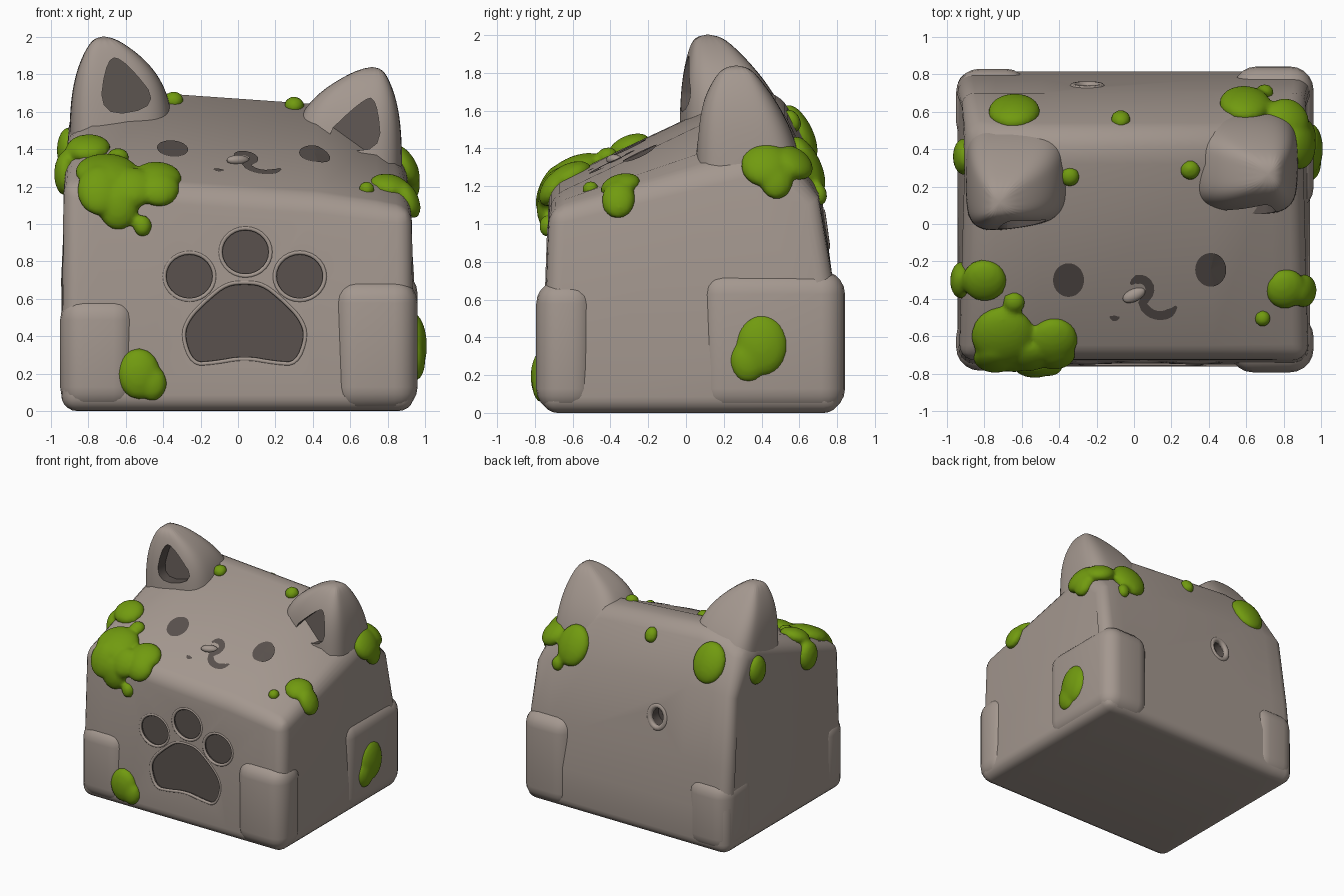
import bpy, bmesh, math
from mathutils import Matrix, Vector

if "Cube" in bpy.data.objects:
    bpy.data.objects.remove(bpy.data.objects["Cube"])


def material(name, col):
    m = bpy.data.materials.new(name)
    m.diffuse_color = (*col, 1)
    m.use_nodes = True
    m.node_tree.nodes["Principled BSDF"].inputs["Base Color"].default_value = m.diffuse_color
    return m


STONE = material("warm_grey_stone", (0.37, 0.312, 0.275))
DARK = material("dark_carving", (0.098, 0.081, 0.073))
MOSS = material("moss_green", (0.165, 0.325, 0.005))


def make(name, bm, mats):
    bmesh.ops.recalc_face_normals(bm, faces=bm.faces[:])
    me = bpy.data.meshes.new(name)
    bm.to_mesh(me)
    bm.free()
    ob = bpy.data.objects.new(name, me)
    bpy.context.collection.objects.link(ob)
    for m in mats:
        me.materials.append(m)
    return ob


def finish(ob, angle=40):
    bpy.ops.object.select_all(action='DESELECT')
    ob.select_set(True)
    bpy.context.view_layer.objects.active = ob
    for m in list(ob.modifiers):
        bpy.ops.object.modifier_apply(modifier=m.name)
    bpy.ops.object.shade_smooth_by_angle(angle=math.radians(angle))


def bevel(ob, width):
    b = ob.modifiers.new("bevel", 'BEVEL')
    b.width, b.segments, b.limit_method = width, 5, 'ANGLE'
    b.angle_limit = math.radians(35)


def carve(ob, cutters):
    for c in cutters:
        b = ob.modifiers.new("carve", 'BOOLEAN')
        b.operation, b.solver, b.object = 'DIFFERENCE', 'EXACT', c
    finish(ob)
    for c in cutters:
        bpy.data.objects.remove(c)


def loft(rings):
    bm = bmesh.new()
    rows = [[bm.verts.new(p) for p in r] for r in rings]
    n = len(rows[0])
    for a, b in zip(rows, rows[1:]):
        for i in range(n):
            bm.faces.new((a[i], a[(i + 1) % n], b[(i + 1) % n], b[i]))
    bm.faces.new(rows[0])
    bm.faces.new(rows[-1])
    return bm


def soften(pts, times=2):
    for _ in range(times):
        pts = [tuple(a * k + b * (1 - k) for a, b in zip(p, q))
               for p, q in zip(pts, pts[1:] + pts[:1]) for k in (.75, .25)]
    return pts


def ellipse(cx, cy, rx, ry, n=28):
    return [(cx + rx * math.cos(t * math.tau / n), cy + ry * math.sin(t * math.tau / n)) for t in range(n)]


def cutter(pts, start, floor):
    """Prism along y whose faces carry the dark slot."""
    bm = loft([[(x, start, z) for x, z in pts], [(x, floor(x, z), z) for x, z in pts]])
    for f in bm.faces:
        f.material_index = 1
    ob = make("cutter", bm, [STONE, DARK])
    ob.hide_render = True
    return ob


def front_y(z):
    return -.765 + .0342 * z


def on_roof(x, y, lift=.006):
    up = (y + .725) / 1.045
    return (x, y, 1.17 + .5 * up - .07 * x - .5 * max(0, x - .42) * (.1 + .9 * up) + lift)


# Body: side profile (y, z, share of the drop towards the sides) lofted across x
PROFILE = [(-.765, 0, 0), (-.725, 1.17, .1), (.32, 1.67, 1), (.5, 1.66, 1),
           (.7, 1.25, .2), (.775, .72, 0), (.815, .35, 0), (.815, 0, 0)]
rings = []
for x, drop in [(-.945, .14), (-.74, .04), (-.5, 0), (.42, 0), (.74, .16), (.942, .27)]:
    ring = []
    for y, z, w in PROFILE:
        k = 1 if abs(x) < .9 else .95 if z > 1.4 else .99 if z > 1 else 1
        ring.append((x * k, y, z - drop * w - (.07 * x if z > 1 else 0)))
    rings.append(ring)
body = make("stone_body", loft(rings), [STONE, DARK])
bevel(body, .085)

# Paw print and tail socket carved into the body
HALF = [(.1, .68), (.2, .6), (.3, .5), (.335, .4), (.28, .25), (.17, .255)]
PAD = soften([(.035 + x, z) for x, z in HALF] + [(.035, .285)] +
             [(.035 - x, z) for x, z in HALF[::-1]] + [(.035, .69)])
PRINT = [PAD] + [ellipse(x, z, .135, .128) for x, z in [(-.26, .72), (.04, .85), (.33, .72)]]
cuts = [cutter(p, -.95, lambda x, z: front_y(z) + .035) for p in PRINT]
cuts.append(cutter(ellipse(-.25, .97, .06, .075, 14), .95, lambda x, z: .64))
carve(body, cuts)


# Raised rims around the carvings
def rim(name, pts, yfun, r):
    cu = bpy.data.curves.new(name, 'CURVE')
    cu.dimensions, cu.bevel_depth, cu.bevel_resolution = '3D', r, 2
    s = cu.splines.new('POLY')
    s.points.add(len(pts) - 1)
    s.use_cyclic_u = True
    for q, (x, z) in zip(s.points, pts):
        q.co = (x, yfun(z), z, 1)
    ob = bpy.data.objects.new(name, cu)
    bpy.context.collection.objects.link(ob)
    cu.materials.append(STONE)


for p in PRINT:
    rim("paw_print_rim", p, lambda z: front_y(z) + .008, .012)
rim("tail_socket_rim", ellipse(-.25, .97, .075, .09, 20), lambda z: .728 - (z - .97) * .14, .024)

# Feet: rounded blocks wrapping each lower corner (inner x, outer x, inner y, outer y, height)
for name, xi, xo, yi, yo, h in [("front_right_foot", .51, .96, -.48, -.793, .7),
                                ("front_left_foot", -.54, -.951, -.48, -.784, .61),
                                ("back_right_foot", .53, .96, .07, .842, .75),
                                ("back_left_foot", -.56, -.951, .42, .83, .59)]:
    bm = bmesh.new()
    bmesh.ops.create_cube(bm, size=1)
    for v in bm.verts:
        v.co = ((xi + xo) / 2 + v.co.x * abs(xo - xi), (yi + yo) / 2 + v.co.y * abs(yo - yi),
                .003 + (v.co.z + .5) * h)
    foot = make(name, bm, [STONE])
    bevel(foot, .125)
    finish(foot)


# Ears: rounded sections closing towards a blunt tip, hollowed at the front
def ear(name, xs, ys, base, tip, shear, inner, floor_y, lean):
    xc = sum(xs) / 2
    rings = []
    for i in range(9):
        t = i / 8
        x0, x1 = (x + (tip[0] + d - x) * t ** 4.5 for x, d in zip(xs, (-.05, .05)))
        y0, y1 = (y + (tip[1] + d - y) * t ** p for y, p, d in zip(ys, (4.5, 2.3), (-.06, .06)))
        ring = []
        for j in range(24):
            c, s = math.cos(j * math.tau / 24), math.sin(j * math.tau / 24)
            x = (x0 + x1) / 2 + (x1 - x0) / 2 * math.copysign(abs(c) ** .55, c)
            y = (y0 + y1) / 2 + (y1 - y0) / 2 * math.copysign(abs(s) ** .55, s)
            ring.append((x, y + (shear * (x - xc) if s < 0 else 0), base + (tip[2] - base) * t))
        rings.append(ring)
    ob = make(name, loft(rings), [STONE, DARK])
    ob.modifiers.new("smooth", 'SUBSURF').levels = 2
    z0 = inner[0][1]
    carve(ob, [cutter(soften(inner), -.5, lambda x, z: floor_y + shear * (x - xc) + lean * (z - z0))])


ear("left_ear", (-.905, -.34), (-.025, .6), 1.2, (-.72, .12, 2.006), .14,
    [(-.745, 1.57), (-.70, 1.9), (-.60, 1.87), (-.41, 1.63)], .06, .22)
ear("right_ear", (.275, .88), (.055, .63), 1.1, (.72, .27, 1.842), -.06,
    [(.77, 1.37), (.74, 1.68), (.66, 1.66), (.42, 1.43)], .11, .35)


# Face: eyes, mouth and nose lying on the sloping top
for name, x, y in [("left_eye", -.35, -.3), ("right_eye", .41, -.245)]:
    bm = bmesh.new()
    hub = bm.verts.new(on_roof(x, y))
    edge = [bm.verts.new(on_roof(*p)) for p in ellipse(x, y, .083, .09)]
    for a, b in zip(edge, edge[1:] + edge[:1]):
        bm.faces.new((hub, a, b))
    make(name, bm, [DARK])


def arc(cx, cy, r, a0, a1, n=9):
    return [(cx + r * math.cos(math.radians(a0 + (a1 - a0) * i / n)),
             cy + r * math.sin(math.radians(a0 + (a1 - a0) * i / n))) for i in range(n + 1)]


def ribbon(name, path, width):
    bm = bmesh.new()
    prev = None
    for i, (x, y) in enumerate(path):
        a, b = path[max(i - 1, 0)], path[min(i + 1, len(path) - 1)]
        d = Vector((b[0] - a[0], b[1] - a[1])).normalized()
        d *= width * min(1, .3 + min(i, len(path) - 1 - i) * .35)
        cur = [bm.verts.new(on_roof(x - d.y, y + d.x)), bm.verts.new(on_roof(x + d.y, y - d.x))]
        if prev:
            bm.faces.new((prev[0], prev[1], cur[1], cur[0]))
        prev = cur
    make(name, bm, [DARK])


ribbon("mouth", arc(.03, -.35, .055, 150, -50) + arc(.14, -.39, .1, 200, 330), .024)
ribbon("mouth_left_corner", arc(-.1, -.46, .045, 230, 300, 5), .015)

bm = bmesh.new()
bmesh.ops.create_icosphere(bm, subdivisions=3, radius=1, matrix=Matrix.Translation(on_roof(0, -.38)) @
                           Matrix.Rotation(.45, 4, 'Z') @ Matrix.Diagonal((.065, .035, .028, 1)))
finish(make("nose", bm, [STONE]))

# Moss: pads pressed onto the nearest body surface (x, y, z, radius), hanging down on walls
PADS = [(-.7, -.6, 1.28, .17), (-.43, -.62, 1.25, .13), (-.74, -.76, 1.2, .12), (-.64, -.76, 1.1, .11),
        (-.42, -.76, 1.23, .11), (-.56, -.74, 1.22, .12), (-.8, -.3, 1.4, .12), (-.95, -.3, 1.27, .1),
        (-.64, -.43, 1.38, .06), (-.51, -.76, .99, .05), (-.53, -.79, .2, .115), (-.46, -.79, .15, .08),
        (.82, -.36, 1.25, .11), (.93, -.36, 1.14, .09), (.69, -.51, 1.2, .045), (.96, .4, .36, .14),
        (.96, .33, .28, .1), (.93, .42, 1.34, .13), (.93, .48, 1.24, .09), (.84, .6, 1.36, .12),
        (.6, .7, 1.34, .14), (.7, .73, 1.16, .05), (-.64, .58, 1.47, .14), (-.92, .36, 1.4, .1),
        (-.07, .57, 1.55, .055), (-.34, .23, 1.71, .055), (.3, .29, 1.63, .055)]
bm = bmesh.new()
for x, y, z, r in PADS:
    _, p, n, _ = body.closest_point_on_mesh(Vector((x, y, z)))
    side = n.cross(Vector((0, 0, 1))).normalized()
    frame = Matrix((side, n.cross(side), n)).transposed().to_4x4()
    stretch = 1.2 if n.z < .5 else 1
    bmesh.ops.create_icosphere(bm, subdivisions=3, radius=1, matrix=Matrix.Translation(p) @ frame @
                               Matrix.Diagonal((r, r * stretch, .032 + .28 * r, 1)))
moss = make("moss", bm, [MOSS])
rm = moss.modifiers.new("fuse", 'REMESH')
rm.mode, rm.voxel_size = 'VOXEL', .016
sm = moss.modifiers.new("soften", 'SMOOTH')
sm.factor, sm.iterations = .5, 4
finish(moss, 60)
